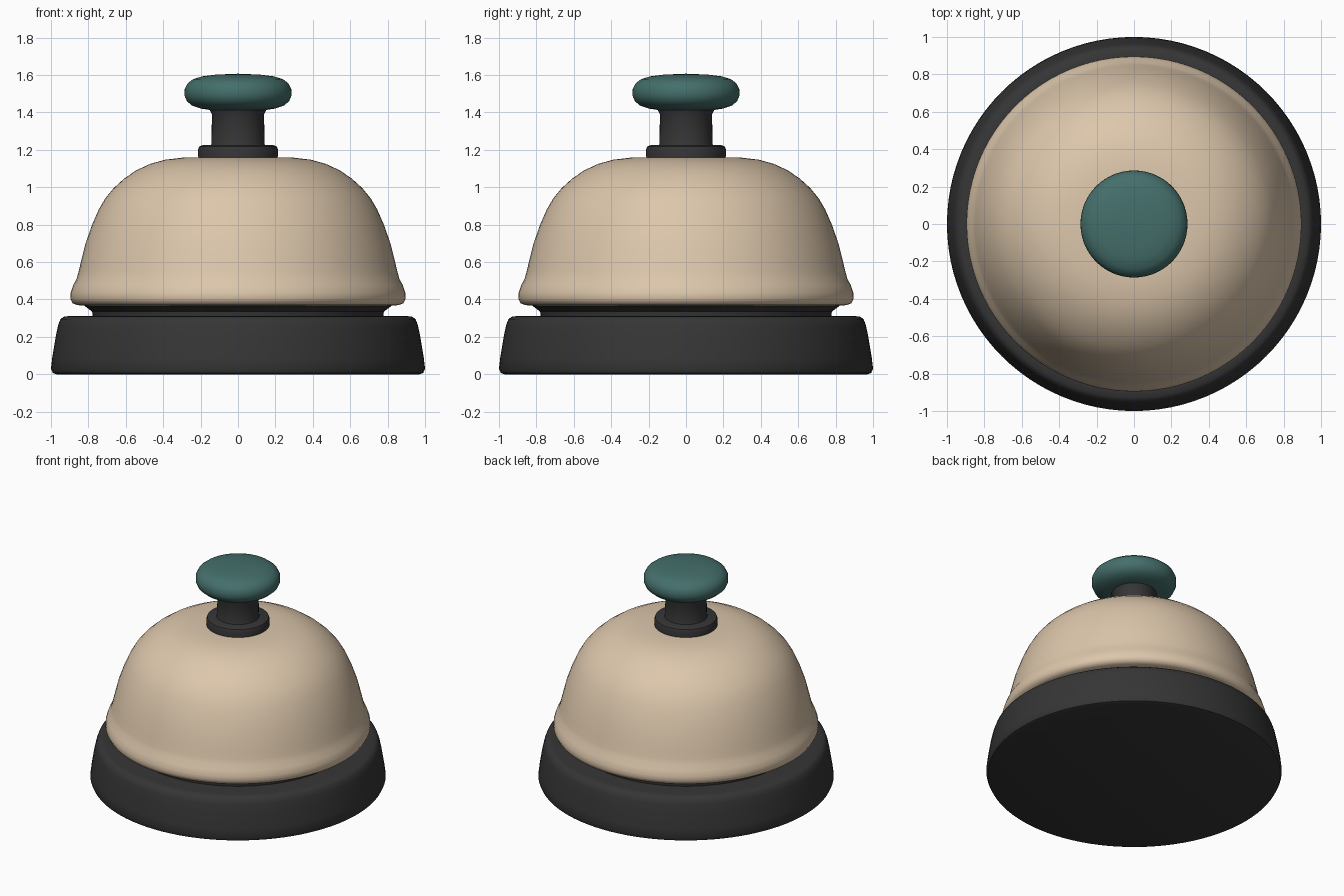
import bpy, bmesh, math

if "Cube" in bpy.data.objects:
    bpy.data.objects.remove(bpy.data.objects["Cube"])

SEGMENTS = 96


def material(name, rgb):
    m = bpy.data.materials.new(name)
    m.diffuse_color = (*rgb, 1.0)
    m.use_nodes = True
    m.node_tree.nodes["Principled BSDF"].inputs["Base Color"].default_value = m.diffuse_color
    return m


def lathe(name, profile, mat, angle=40):
    """Revolve (radius, height) points, bottom to top, around z."""
    bm = bmesh.new()
    rings = []
    for r, z in profile:
        if r == 0:
            rings.append([bm.verts.new((0, 0, z))] * SEGMENTS)
        else:
            rings.append([bm.verts.new((r * math.cos(math.tau * i / SEGMENTS),
                                        r * math.sin(math.tau * i / SEGMENTS), z))
                          for i in range(SEGMENTS)])
    for a, b in zip(rings, rings[1:]):
        for i in range(SEGMENTS):
            j = (i + 1) % SEGMENTS
            bm.faces.new(dict.fromkeys((a[i], a[j], b[j], b[i])))
    bmesh.ops.recalc_face_normals(bm, faces=bm.faces)
    mesh = bpy.data.meshes.new(name)
    bm.to_mesh(mesh)
    bm.free()
    mesh.materials.append(mat)
    obj = bpy.data.objects.new(name, mesh)
    bpy.context.collection.objects.link(obj)
    bpy.ops.object.select_all(action='DESELECT')
    obj.select_set(True)
    bpy.context.view_layer.objects.active = obj
    bpy.ops.object.shade_smooth_by_angle(angle=math.radians(angle))
    return obj


black = material("charcoal black", (0.036, 0.036, 0.036))
cream = material("warm cream", (0.72, 0.57, 0.41))
teal = material("dark teal", (0.058, 0.158, 0.147))

# Heavy base with rounded edges, and the recessed neck under the bell
lathe("base", [(0, 0), (0.97, 0), (0.99, 0.007), (1.0, 0.03), (0.993, 0.09),
               (0.975, 0.2), (0.962, 0.26), (0.95, 0.295), (0.93, 0.308),
               (0.90, 0.312), (0, 0.312)], black)
lathe("neck", [(0, 0.30), (0.775, 0.30), (0.78, 0.335), (0.82, 0.365),
               (0.82, 0.38), (0, 0.38)], black)

# Bell dome with flared lip
lathe("bell", [(0, 0.37), (0.80, 0.365), (0.86, 0.37), (0.885, 0.38),
               (0.896, 0.405), (0.895, 0.435), (0.882, 0.475), (0.863, 0.51),
               (0.852, 0.55), (0.84, 0.60), (0.815, 0.70), (0.78, 0.80),
               (0.745, 0.88), (0.71, 0.94), (0.665, 0.995), (0.61, 1.045),
               (0.545, 1.09), (0.47, 1.125), (0.39, 1.147), (0.30, 1.158),
               (0.2, 1.16), (0, 1.16)], cream, 50)

# Collar and stem
lathe("collar", [(0, 1.15), (0.212, 1.15), (0.214, 1.20), (0.208, 1.217),
                 (0.19, 1.225), (0, 1.225)], black)
lathe("stem", [(0, 1.21), (0.15, 1.21), (0.141, 1.235), (0.14, 1.39),
               (0.155, 1.42), (0, 1.42)], black)

# Push button
lathe("button", [(0, 1.412), (0.15, 1.413), (0.20, 1.421), (0.245, 1.436),
                 (0.273, 1.46), (0.286, 1.49), (0.285, 1.525), (0.27, 1.555),
                 (0.24, 1.578), (0.19, 1.593), (0.12, 1.602), (0, 1.607)], teal, 60)
